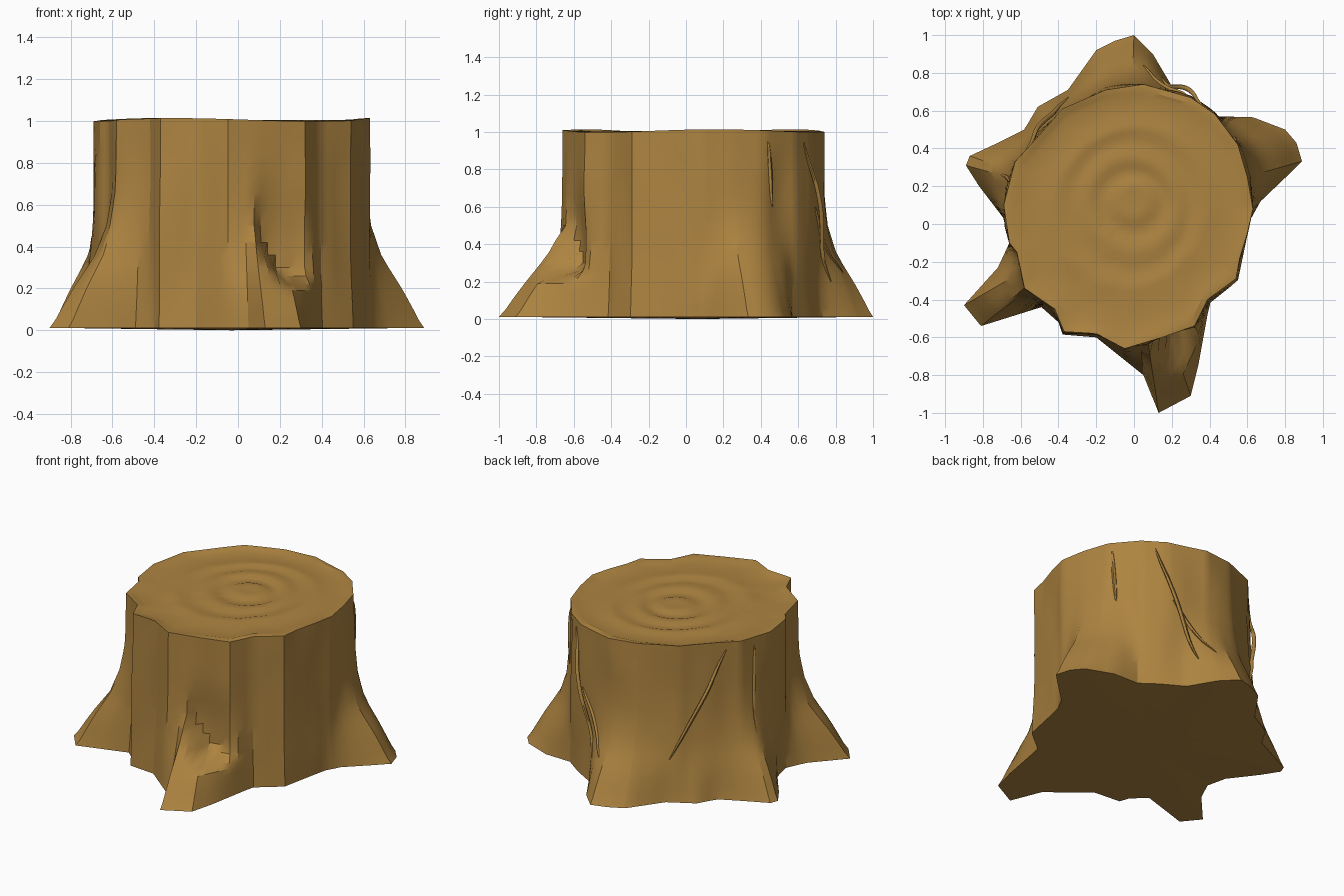
import bpy, bmesh, math
from mathutils import Vector, noise

if "Cube" in bpy.data.objects:
    bpy.data.objects.remove(bpy.data.objects["Cube"])

CX, CY = -0.03, 0.07          # trunk axis

# outline of the cut top and of the flared foot, counter-clockwise from +x
TOP = [(0.63, 0.08), (0.6, 0.25), (0.55, 0.42), (0.43, 0.58), (0.3, 0.67), (0.05, 0.74), (-0.15, 0.71),
       (-0.38, 0.61), (-0.52, 0.45), (-0.63, 0.33), (-0.69, 0.1), (-0.66, -0.1), (-0.62, -0.15),
       (-0.58, -0.34), (-0.42, -0.45), (-0.37, -0.57), (-0.2, -0.58), (-0.05, -0.66), (0.15, -0.6),
       (0.32, -0.54), (0.39, -0.4), (0.54, -0.29), (0.56, -0.18), (0.6, -0.05)]
FOOT = [(0.62, 0.03), (0.67, 0.12), (0.89, 0.33), (0.86, 0.43), (0.8, 0.5), (0.63, 0.565), (0.45, 0.57),
        (0.34, 0.65), (0.2, 0.73), (0.1, 0.9), (0.0, 1.0), (-0.1, 0.97), (-0.2, 0.92), (-0.35, 0.71),
        (-0.51, 0.62), (-0.58, 0.5), (-0.72, 0.43), (-0.87, 0.36), (-0.89, 0.31), (-0.82, 0.2),
        (-0.69, 0.03), (-0.66, -0.1), (-0.72, -0.23), (-0.9, -0.43), (-0.81, -0.54), (-0.49, -0.44),
        (-0.4, -0.52), (-0.38, -0.585), (-0.2, -0.6), (-0.05, -0.72), (0.05, -0.8), (0.13, -1.0),
        (0.3, -0.91), (0.34, -0.75), (0.4, -0.42), (0.55, -0.3), (0.6, -0.06)]
FLARE = [(0, 1), (0.1, 0.82), (0.2, 0.63), (0.35, 0.31), (0.5, 0.13), (0.65, 0.05), (1, 0)]


def lerp_keys(keys, t):
    for (a, va), (b, vb) in zip(keys, keys[1:]):
        if t <= b:
            return va + (vb - va) * (t - a) / (b - a)
    return keys[-1][1]


def smooth(a, b, t):
    t = min(1, max(0, (t - a) / (b - a)))
    return t * t * (3 - 2 * t)


def polar(outline, ang):
    """Distance from the axis to the outline in one direction."""
    dx, dy = math.cos(ang), math.sin(ang)
    best = 0
    for i, (x1, y1) in enumerate(outline):
        x0, y0 = outline[i - 1]
        x0, y0, ex, ey = x0 - CX, y0 - CY, x1 - x0, y1 - y0
        det = dx * ey - dy * ex
        if abs(det) < 1e-9:
            continue
        r = (x0 * ey - y0 * ex) / det
        s = (x0 * dy - y0 * dx) / det
        if -1e-6 <= s <= 1 + 1e-6:
            best = max(best, r)
    return best


def radius(ang, z):
    """Bark surface: top outline flaring to the foot, with a hollow above the front root."""
    t, f = polar(TOP, ang), polar(FOOT, ang)
    w = lerp_keys(FLARE, z)
    d = math.degrees(ang)
    left = -73 - 8 * smooth(0.22, 0.5, z)
    hollow = smooth(left - 3, left + 3, d) * (1 - smooth(-62, -57, d))
    hollow *= smooth(0.19, 0.29, z)
    r = t + (f - t) * w * (1 - hollow) - 0.03 * hollow * (1 - smooth(0.4, 0.75, z))
    wave = noise.noise(Vector((math.cos(ang) * 4, math.sin(ang) * 4, z * 1.5)))
    return r + 0.02 * wave * smooth(0, 0.3, z) * (1 - smooth(0.7, 1, z))


def point(ang, r, z):
    return Vector((CX + r * math.cos(ang), CY + r * math.sin(ang), z))


# directions: every outline corner plus fill-in steps
corners = sorted({round(math.atan2(y - CY, x - CX), 3) for x, y in TOP + FOOT})
angles = []
for a, b in zip(corners, corners[1:] + [corners[0] + 2 * math.pi]):
    if b - a < 0.012:
        continue
    n = max(1, math.ceil((b - a) / 0.07))
    angles += [a + (b - a) * i / n for i in range(n)]
angles = [math.atan2(math.sin(a), math.cos(a)) for a in angles]

wood = bpy.data.materials.new("brown wood")
wood.diffuse_color = (0.42, 0.23, 0.052, 1)
wood.use_nodes = True
wood.node_tree.nodes["Principled BSDF"].inputs["Base Color"].default_value = wood.diffuse_color


def finish(bm, name, sharp):
    bmesh.ops.recalc_face_normals(bm, faces=bm.faces)
    me = bpy.data.meshes.new(name)
    bm.to_mesh(me)
    bm.free()
    ob = bpy.data.objects.new(name, me)
    bpy.context.collection.objects.link(ob)
    me.materials.append(wood)
    bpy.ops.object.select_all(action='DESELECT')
    ob.select_set(True)
    bpy.context.view_layer.objects.active = ob
    bpy.ops.object.shade_smooth_by_angle(angle=math.radians(sharp))
    return ob


def bridge(bm, rings):
    n = len(rings[0])
    for lo, hi in zip(rings, rings[1:]):
        for i in range(n):
            j = (i + 1) % n
            bm.faces.new((lo[i], lo[j], hi[j], hi[i]))


# stump: bark rings, then growth rings across the cut
bm = bmesh.new()
rings = []
levels = [0, 0.05, 0.1, 0.15, 0.19, 0.22, 0.26, 0.3, 0.36, 0.42, 0.5, 0.58, 0.66, 0.75, 0.85, 0.94]
for z in levels:
    rings.append([bm.verts.new(point(a, radius(a, z), max(z, 0.012))) for a in angles])


def rim_z(a):
    return 1.006 + 0.008 * math.sin(3 * a + 1.2)


rings.append([bm.verts.new(point(a, radius(a, 1), rim_z(a))) for a in angles])
CUT = [(0.95, 1.004), (0.91, 0.996), (0.8, 0.998), (0.72, 0.996), (0.66, 1.004), (0.58, 1.003), (0.53, 0.994),
       (0.45, 0.997), (0.4, 1.005), (0.32, 1.004), (0.28, 0.994), (0.2, 0.994), (0.16, 1.004), (0.08, 1.004)]
for s, z in CUT:
    ring = []
    for a in angles:
        r = radius(a, 1) if s > 0.7 else 0.35 * radius(a, 1) + 0.65 * 0.655
        p = point(a, r * s * (1 + 0.03 * math.sin(2 * a + s * 9) * (s < 0.7)), z)
        p.x += 0.03 * (1 - s)
        p.y += 0.06 * (1 - s)
        ring.append(bm.verts.new(p))
    rings.append(ring)
bridge(bm, rings)
mid = bm.verts.new((CX + 0.03, CY + 0.06, 1.0))
base = bm.verts.new((CX, CY, 0))
for i in range(len(angles)):
    j = (i + 1) % len(angles)
    bm.faces.new((rings[-1][i], rings[-1][j], mid))
    bm.faces.new((rings[0][j], rings[0][i], base))
finish(bm, "stump", 28)


# thin bark strands down the back: start angle/height, end angle/height, outward bow
STRANDS = [(55, 0.95, 76, 0.2, 0.03), (33, 0.95, 35, 0.6, 0), (64, 0.6, 84, 0.25, 0),
           (149, 0.96, 118, 0.28, 0.025), (166, 0.95, 164, 0.4, 0)]
for k, (a0, z0, a1, z1, bow) in enumerate(STRANDS):
    bm = bmesh.new()
    tube, steps, sides = [], 16, 6
    for i in range(steps + 1):
        t = i / steps
        a, z = math.radians(a0 + (a1 - a0) * t), z0 + (z1 - z0) * t
        c = point(a, radius(a, z) + bow * math.sin(math.pi * t) ** 2, z)
        out, side = Vector((math.cos(a), math.sin(a), 0)), Vector((-math.sin(a), math.cos(a), 0))
        w = 0.003 + 0.010 * math.sin(math.pi * t) ** 0.5 if 0 < t < 1 else 0.003
        tube.append([bm.verts.new(c + w * (out * math.cos(q) + side * math.sin(q)))
                     for q in (2 * math.pi * m / sides for m in range(sides))])
    bridge(bm, tube)
    bm.faces.new(tube[0])
    bm.faces.new(tube[-1])
    finish(bm, f"bark_strand_{k + 1}", 60)
